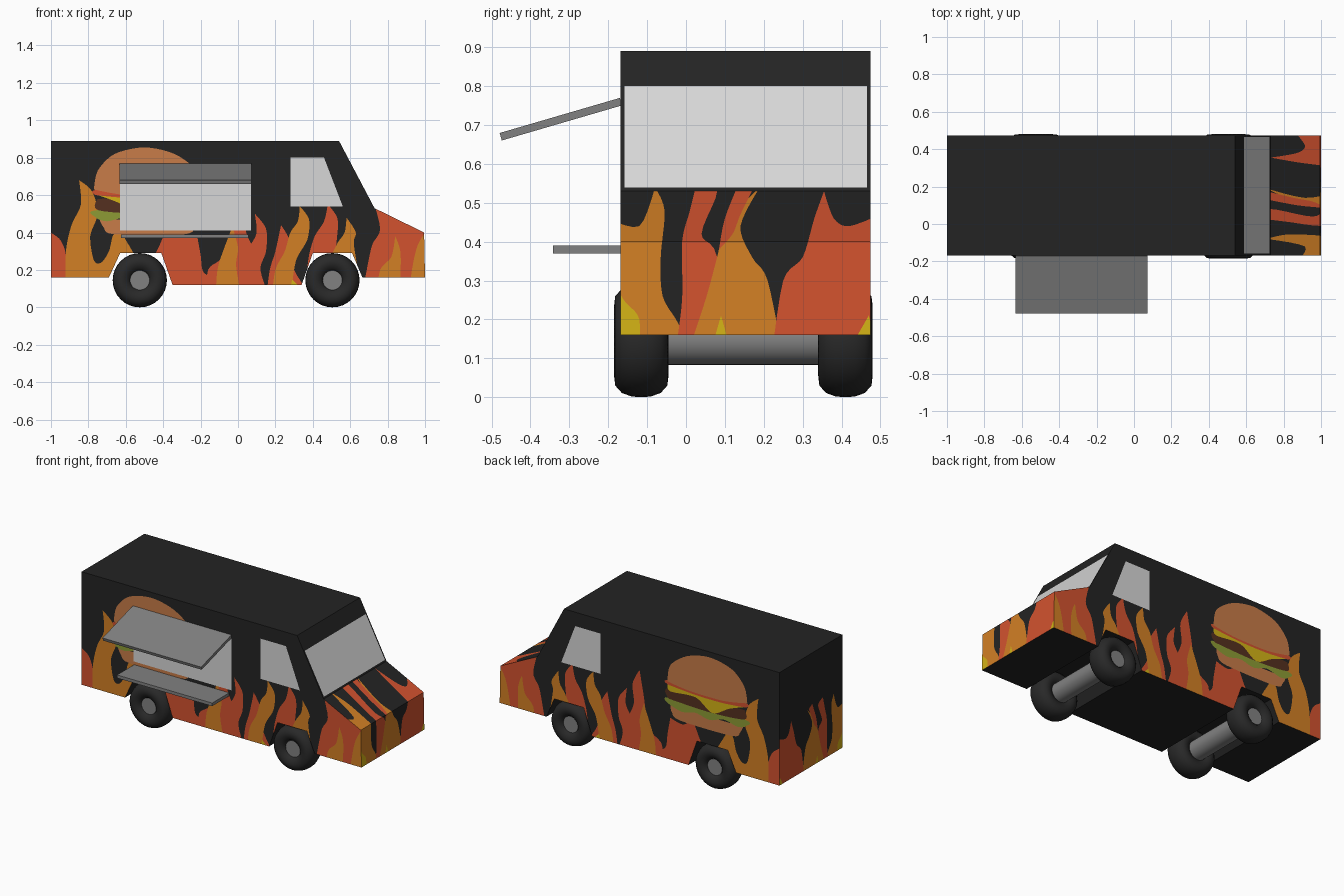
import bpy, bmesh, math
from mathutils import Vector, Matrix
from mathutils.geometry import delaunay_2d_cdt

if "Cube" in bpy.data.objects:
    bpy.data.objects.remove(bpy.data.objects["Cube"])

# ---- colours ----
COLOURS = {
    "black_paint": (.017, .017, .017), "flame_orange": (.65, .215, .018),
    "flame_red": (.65, .085, .028), "yellow": (.66, .45, .008),
    "window_grey": (.68, .68, .68), "metal_grey": (.22, .22, .22),
    "bun_tan": (.58, .2, .065), "patty_brown": (.09, .03, .014),
    "lettuce_green": (.27, .33, .035), "tyre_black": (.022, .022, .022),
}
MATS = {}
for name, c in COLOURS.items():
    MATS[name] = bpy.data.materials.new(name)
    MATS[name].diffuse_color = (*c, 1)
NAMES = list(COLOURS)
BLACK, ORANGE, RED, YELLOW, GLASS, METAL, BUN, PATTY, GREEN, TYRE = range(10)


def finish(bm, name, mats=NAMES):
    me = bpy.data.meshes.new(name)
    bm.to_mesh(me)
    bm.free()
    for m in mats:
        me.materials.append(MATS[m])
    ob = bpy.data.objects.new(name, me)
    bpy.context.collection.objects.link(ob)
    return ob


# ---- painted shapes: (colour, outline) ----
REAR_FLAMES = [
    (RED, [(-1.05, .1), (-1.05, .45), (-1, .40), (-.95, .36), (-.92, .28), (-.91, .1)]),
    (ORANGE, [(-.92, .1), (-.92, .3), (-.89, .44), (-.84, .55), (-.85, .68), (-.78, .62),
              (-.75, .5), (-.79, .38), (-.77, .25), (-.73, .24), (-.69, .3), (-.67, .38),
              (-.64, .42), (-.6, .36), (-.55, .25), (-.6, .1)]),
    (RED, [(-.47, .2), (-.42, .33), (-.38, .42), (-.31, .37), (-.22, .39), (-.2, .28),
           (-.19, .2), (-.16, .17), (-.1, .16), (-.1, .05), (-.4, .05)]),
    (RED, [(-.17, .05), (-.16, .2), (-.09, .26), (-.05, .36), (-.03, .48), (0, .64), (.05, .54),
           (.04, .42), (.07, .34), (.1, .4), (.09, .5), (.15, .42), (.15, .3), (.12, .2), (.17, .05)]),
    (ORANGE, [(-.12, .05), (-.11, .2), (-.08, .30), (-.03, .43), (0, .32), (-.01, .22), (.02, .05)]),
]
FRONT_FLAMES = [
    (RED, [(.15, .05), (.17, .2), (.2, .3), (.23, .44), (.28, .35), (.3, .2), (.4, .05)]),
    (ORANGE, [(.18, .05), (.2, .2), (.25, .3), (.28, .4), (.32, .46), (.33, .54), (.38, .47),
              (.37, .36), (.31, .25), (.27, .05)]),
    (RED, [(.37, .2), (.38, .28), (.41, .38), (.46, .46), (.48, .55), (.53, .48), (.53, .38), (.5, .25)]),
    (ORANGE, [(.5, .25), (.53, .34), (.57, .40), (.58, .48), (.63, .40), (.62, .33), (.67, .05), (.6, .2)]),
    (RED, [(.72, .58), (.76, .42), (.72, .34), (.70, .26), (.66, .05), (1.05, .05), (1.05, .55)]),
    (ORANGE, [(.74, .05), (.76, .2), (.82, .27), (.84, .38), (.87, .28), (.85, .05)]),
    (ORANGE, [(.91, .05), (.93, .2), (.96, .33), (1.02, .43), (1.05, .05)]),
    (YELLOW, [(.27, .05), (.29, .15), (.33, .11)]),
]
BURGER = [
    (BUN, [(-.74, .47), (-.22, .47), (-.23, .43), (-.29, .39), (-.66, .39), (-.72, .43)]),
    (GREEN, [(-.75, .52), (-.22, .52), (-.2, .48), (-.3, .45), (-.4, .47), (-.5, .45),
             (-.6, .48), (-.7, .46), (-.76, .48)]),
    (PATTY, [(-.75, .58), (-.22, .58), (-.21, .51), (-.5, .50), (-.75, .52)]),
    (YELLOW, [(-.75, .60), (-.2, .60), (-.22, .56), (-.4, .57), (-.52, .50), (-.64, .56)]),
    (RED, [(-.76, .6), (-.74, .63), (-.22, .63), (-.2, .6), (-.4, .585), (-.6, .585)]),
    (BUN, [(-.77, .63), (-.75, .73), (-.66, .82), (-.5, .855), (-.34, .82), (-.22, .73),
           (-.2, .62), (-.35, .60), (-.6, .60)]),
]
END_FLAMES = [  # on the nose, hood and tail, in (y, z)
    (ORANGE, [(-.2, .1), (-.2, .46), (-.12, .44), (-.08, .54), (-.055, .48), (-.065, .36),
              (-.06, .26), (-.02, .19), (.02, .1)]),
    (RED, [(-.03, .1), (-.01, .25), (-.01, .4), (.01, .48), (.03, .56), (.08, .53), (.04, .42),
           (.08, .36), (.1, .1)]),
    (ORANGE, [(.0, .1), (.05, .25), (.08, .36), (.1, .44), (.15, .5), (.19, .54), (.14, .44),
              (.17, .36), (.21, .3), (.25, .1)]),
    (RED, [(.085, .38), (.1, .46), (.14, .56), (.175, .54), (.14, .47), (.12, .42)]),
    (RED, [(.22, .1), (.25, .3), (.3, .36), (.33, .46), (.355, .53), (.38, .46), (.42, .44),
           (.5, .47), (.5, .1)]),
    (YELLOW, [(-.2, .32), (-.16, .25), (-.12, .2), (-.13, .1), (-.2, .1)]),
    (YELLOW, [(.07, .14), (.09, .21), (.11, .14)]),
    (YELLOW, [(.43, .14), (.47, .21), (.49, .14)]),
]
CAB_WINDOW = (GLASS, [(.28, .54), (.56, .54), (.46, .80), (.28, .80)])
HATCH = (GLASS, [(-.63, .41), (.07, .41), (.07, .76), (-.63, .76)])
WINDSHIELD = (GLASS, [(-.158, .54), (.465, .54), (.465, .80), (-.158, .80)])


def smooth(pts, n=5):
    """Curved closed outline; sharp turns stay pointed."""
    p = [Vector(q) for q in pts]
    tan = []
    for i, b in enumerate(p):
        a, c = p[i - 1], p[(i + 1) % len(p)]
        sharp = (b - a).angle(c - b) > 1.5
        tan.append(Vector((0, 0)) if sharp else (c - a) * .45)
    out = []
    for i, a in enumerate(p):
        j = (i + 1) % len(p)
        for k in range(n):
            t = k / n
            out.append(a * (2*t**3 - 3*t*t + 1) + p[j] * (3*t*t - 2*t**3)
                       + tan[i] * (t**3 - 2*t*t + t) + tan[j] * (t**3 - t*t))
    return out


def inside(p, poly):
    hit = False
    for i, b in enumerate(poly):
        a = poly[i - 1]
        if (a[1] > p[1]) != (b[1] > p[1]) and p[0] < (b[0]-a[0]) * (p[1]-a[1]) / (b[1]-a[1]) + a[0]:
            hit = not hit
    return hit


def panel(bm, outline, shapes, place, outward):
    """Cut a flat panel along painted outlines and colour each piece."""
    polys = [(m, [Vector(q) for q in s] if m == GLASS else smooth(s)) for m, s in shapes]
    pts, edges = [], []
    for poly in [outline] + [s for _, s in polys]:
        k, n = len(pts), len(poly)
        pts += [Vector(q) for q in poly]
        edges += [(k + i, k + (i + 1) % n) for i in range(n)]
    co, _, tris, *_ = delaunay_2d_cdt(pts, edges, [], 0, 1e-5)
    vs = [bm.verts.new(place(*c)) for c in co]
    for t in tris:
        mid = sum((co[i] for i in t), Vector((0, 0))) / len(t)
        if not inside(mid, outline):
            continue
        f = bm.faces.new([vs[i] for i in t])
        f.normal_update()
        if f.normal.dot(outward) < 0:
            f.normal_flip()
        for m, s in polys:
            if inside(mid, s):
                f.material_index = m
    bmesh.ops.delete(bm, geom=[v for v in vs if not v.link_faces], context='VERTS')


# ---- van body ----
Y0, Y1 = -.168, .474
PROFILE = [(-1, .16), (-.69, .16), (-.63, .29), (-.41, .29), (-.35, .12), (.34, .12), (.40, .29),
           (.61, .29), (.665, .16), (1, .16), (.995, .40), (.73, .53), (.54, .89), (-1, .89)]
bm = bmesh.new()
side = REAR_FLAMES + FRONT_FLAMES + BURGER + [CAB_WINDOW]
panel(bm, PROFILE, side + [HATCH], lambda x, z: (x, Y0, z), Vector((0, -1, 0)))
panel(bm, PROFILE, side, lambda x, z: (x, Y1, z), Vector((0, 1, 0)))
painted = {9: END_FLAMES, 10: END_FLAMES, 11: [WINDSHIELD], 13: END_FLAMES}
for i, a in enumerate(PROFILE):
    b = PROFILE[(i + 1) % len(PROFILE)]
    out = Vector((b[1] - a[1], 0, a[0] - b[0]))
    if i in painted:
        rect = [(Y0, a[1]), (Y1, a[1]), (Y1, b[1]), (Y0, b[1])]
        panel(bm, rect, painted[i], lambda y, z: (
            a[0] + (b[0] - a[0]) * (z - a[1]) / (b[1] - a[1]), y, z), out)
    else:
        f = bm.faces.new([bm.verts.new((p[0], y, p[1])) for p, y in ((a, Y0), (b, Y0), (b, Y1), (a, Y1))])
        f.normal_update()
        if f.normal.dot(out) < 0:
            f.normal_flip()
finish(bm, "van_body")


# ---- awning and serving shelf ----
def box(name, centre, size, tilt=0):
    bm = bmesh.new()
    bmesh.ops.create_cube(bm, size=1, matrix=Matrix.Translation(centre)
                          @ Matrix.Rotation(tilt, 4, 'X') @ Matrix.Diagonal((*size, 1)))
    return finish(bm, name, ["metal_grey"])


box("awning", (-.28, -.322, .715), (.705, .322, .02), .284)
box("serving_shelf", (-.285, -.255, .38), (.68, .174, .02))


# ---- wheels and axles ----
def lathe(name, profile, centre, mat, closed=False):
    bm = bmesh.new()
    vs = [bm.verts.new((r, y, 0)) for r, y in profile]
    es = [bm.edges.new(p) for p in zip(vs, vs[1:] + (vs[:1] if closed else []))]
    bmesh.ops.spin(bm, geom=vs + es, cent=(0, 0, 0), axis=(0, 1, 0),
                   angle=math.tau, steps=32, use_merge=True)
    bmesh.ops.remove_doubles(bm, verts=bm.verts, dist=1e-5)
    bmesh.ops.recalc_face_normals(bm, faces=bm.faces)
    for f in bm.faces:
        f.smooth = closed or abs(f.normal.y) < .9
    bmesh.ops.translate(bm, vec=centre, verts=bm.verts)
    return finish(bm, name, [mat])


half = [(.05, -.04), (.062, -.058), (.09, -.07), (.115, -.067), (.134, -.05), (.143, -.025)]
tyre = half + [(.145, 0)] + [(r, -y) for r, y in reversed(half)]
for end, x in (("rear", -.525), ("front", .505)):
    for label, y in (("right", -.115), ("left", .41)):
        lathe(f"{end}_{label}_tyre", tyre, (x, y, .145), "tyre_black", True)
        lathe(f"{end}_{label}_hub", [(0, -.045), (.052, -.045), (.052, .045), (0, .045)],
              (x, y, .145), "metal_grey")
    lathe(f"{end}_axle", [(0, -.215), (.062, -.215), (.062, .215), (0, .215)],
          (x, .1475, .145), "metal_grey")

for m in bpy.data.materials:
    if m.users and not m.is_grease_pencil:
        m.use_nodes = True
        m.node_tree.nodes["Principled BSDF"].inputs["Base Color"].default_value = m.diffuse_color
